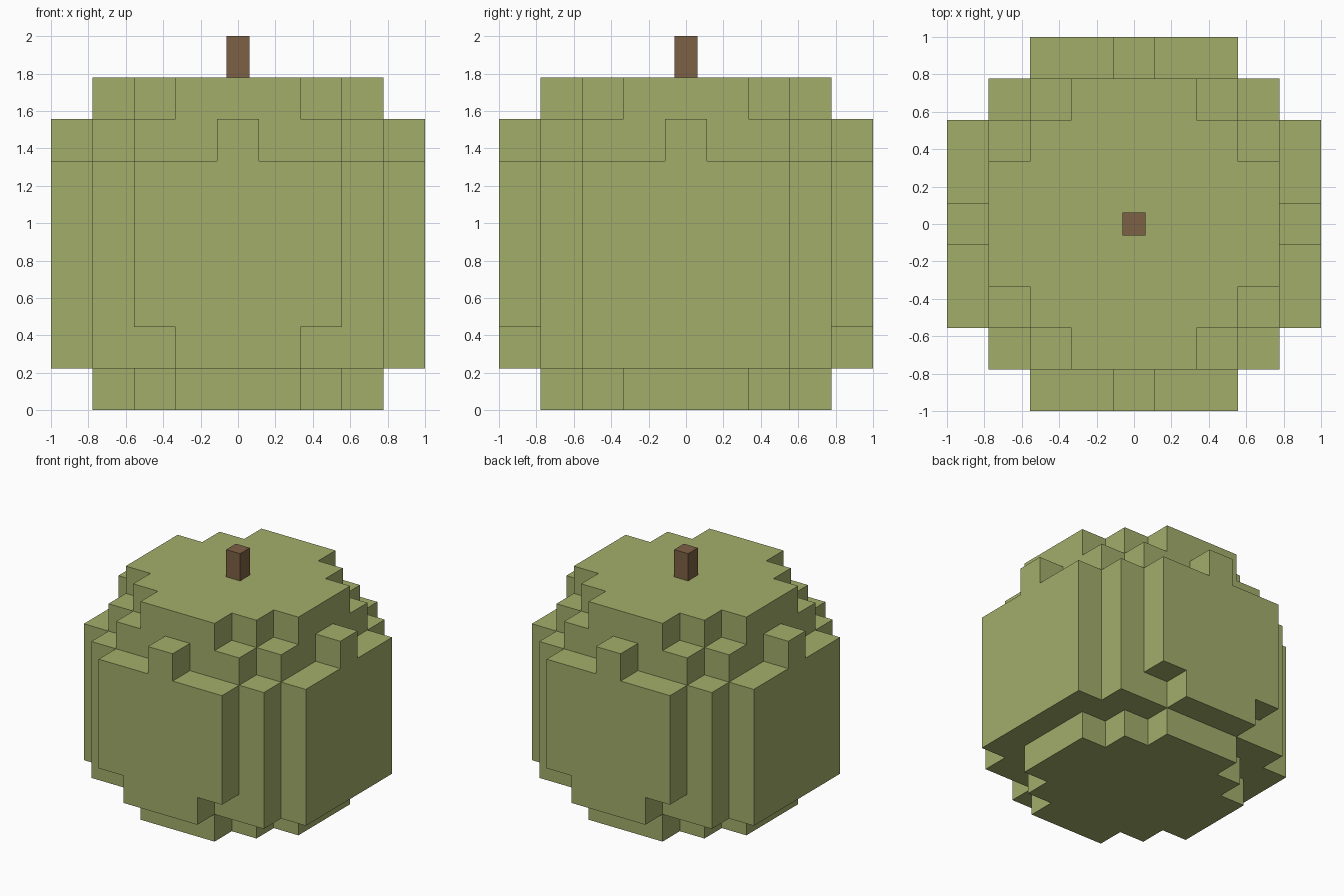
import bpy, bmesh
from mathutils import Vector

if "Cube" in bpy.data.objects:
    bpy.data.objects.remove(bpy.data.objects["Cube"])

U = 2 / 9  # block size


def material(name, rgb):
    m = bpy.data.materials.new(name)
    m.diffuse_color = (*rgb, 1)
    m.use_nodes = True
    m.node_tree.nodes["Principled BSDF"].inputs["Base Color"].default_value = m.diffuse_color
    return m


def add_object(name, bm, mat):
    bmesh.ops.recalc_face_normals(bm, faces=bm.faces)
    me = bpy.data.meshes.new(name)
    bm.to_mesh(me)
    bm.free()
    me.materials.append(mat)
    ob = bpy.data.objects.new(name, me)
    bpy.context.collection.objects.link(ob)
    return ob


def filled(x, y, z):
    """True where a block of the gourd body exists (x, y in -4..4, z in 0..7)."""
    a, b = abs(x), abs(y)
    far, near = max(a, b), min(a, b)
    if far > 4 or not 0 <= z <= 7:
        return False
    if z in (0, 7):                       # stepped caps
        return a <= 3 and b <= 3 and a + b <= 4
    if z == 6:                            # shoulder with one nub per side
        return (far <= 3 and near <= 2) or (far == 4 and near == 0)
    if z == 1 and b == 4 and a == 2:      # lower notches, front and back
        return False
    return far <= 3 or near <= 2          # ribbed middle


# Gourd body: only the exposed block faces
bm = bmesh.new()
corners = ((-1, -1), (1, -1), (1, 1), (-1, 1))
for x in range(-4, 5):
    for y in range(-4, 5):
        for z in range(8):
            if not filled(x, y, z):
                continue
            centre = Vector((x, y, z + 0.5))
            for axis in range(3):
                for sign in (-1, 1):
                    n = Vector((0, 0, 0))
                    n[axis] = sign
                    if filled(x + int(n.x), y + int(n.y), z + int(n.z)):
                        continue
                    s, t = Vector((0, 0, 0)), Vector((0, 0, 0))
                    s[(axis + 1) % 3] = 0.5
                    t[(axis + 2) % 3] = 0.5 * sign
                    bm.faces.new([bm.verts.new((centre + n / 2 + s * i + t * j) * U)
                                  for i, j in corners])
bmesh.ops.remove_doubles(bm, verts=bm.verts, dist=0.001)
add_object("gourd_body", bm, material("pale green", (0.366, 0.423, 0.147)))

# Stem
bm = bmesh.new()
bmesh.ops.create_cube(bm, size=1)
bmesh.ops.scale(bm, vec=(0.125, 0.125, U), verts=bm.verts)
bmesh.ops.translate(bm, vec=(0, 0, 8.5 * U), verts=bm.verts)
add_object("stem", bm, material("stem brown", (0.205, 0.119, 0.06)))
